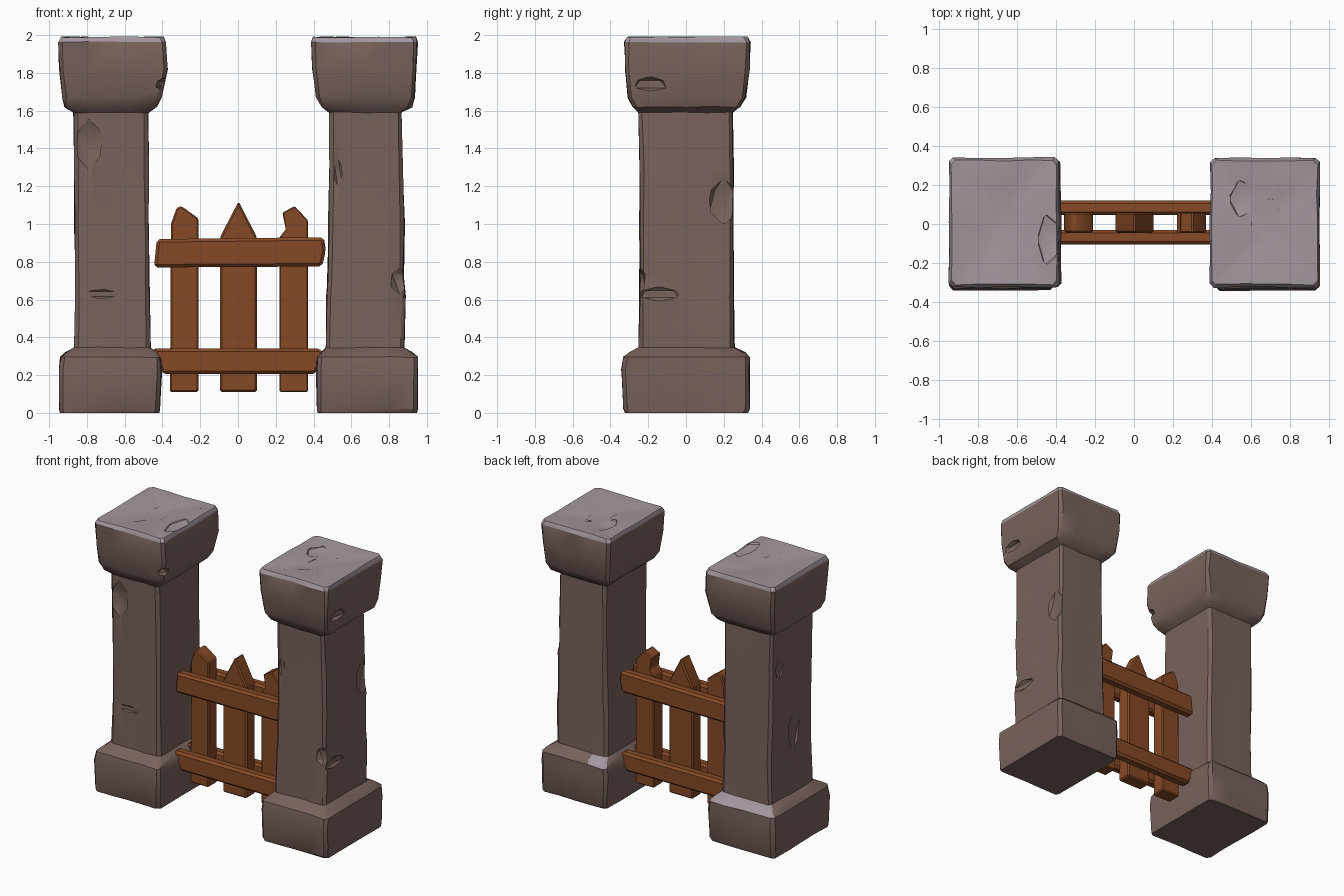
import bpy, bmesh, math, random
from mathutils import Vector

random.seed(4)


def material(name, rgb):
    m = bpy.data.materials.new(name)
    m.diffuse_color = (*rgb, 1)
    return m


STONE = material("brown_stone", (0.19, 0.122, 0.108))
PALE = material("pale_stone", (0.36, 0.305, 0.34))
WOOD = material("orange_wood", (0.24, 0.068, 0.018))


def make_object(name, bm, mats):
    bmesh.ops.recalc_face_normals(bm, faces=bm.faces[:])
    me = bpy.data.meshes.new(name)
    bm.to_mesh(me)
    bm.free()
    ob = bpy.data.objects.new(name, me)
    bpy.context.collection.objects.link(ob)
    for m in mats:
        me.materials.append(m)
    return ob


def activate(ob):
    bpy.ops.object.select_all(action='DESELECT')
    ob.select_set(True)
    bpy.context.view_layer.objects.active = ob


def smooth(ob, angle):
    activate(ob)
    bpy.ops.object.shade_smooth_by_angle(angle=math.radians(angle))


def ring(bm, z, x0, x1, y0, y1, c=0.02, n=4, jit=0.004, zjit=0.003):
    """Rectangle outline with small chamfered corners and slight wear."""
    corners = [((x0, y0), (1, 0), x1 - x0), ((x1, y0), (0, 1), y1 - y0),
               ((x1, y1), (-1, 0), x1 - x0), ((x0, y1), (0, -1), y1 - y0)]
    verts = []
    for (px, py), (dx, dy), length in corners:
        for i in range(n + 1):
            t = c + (length - 2 * c) * i / n
            verts.append(bm.verts.new((px + dx * t + random.uniform(-jit, jit),
                                       py + dy * t + random.uniform(-jit, jit),
                                       max(0, z + random.uniform(-zjit, zjit)))))
    return verts


def loft(bm, rings):
    for a, b in zip(rings, rings[1:]):
        for i in range(len(a)):
            j = (i + 1) % len(a)
            bm.faces.new((a[i], a[j], b[j], b[i]))
    bm.faces.new(rings[0])
    bm.faces.new(rings[-1])


def chip(ob, pos, size):
    """Knock a faceted dent out of the stone."""
    bm = bmesh.new()
    bmesh.ops.create_icosphere(bm, subdivisions=1, radius=1)
    for v in bm.verts:
        v.co = Vector([p + s * k for p, s, k in zip(pos, size, v.co)])
    cutter = make_object("chip_cutter", bm, [])
    cutter.hide_render = True
    activate(ob)
    mod = ob.modifiers.new("chip", 'BOOLEAN')
    mod.operation = 'DIFFERENCE'
    mod.solver = 'EXACT'
    mod.object = cutter
    bpy.ops.object.modifier_apply(modifier=mod.name)
    bpy.data.objects.remove(cutter)


def pillar(name, rows, chips, pale_limit):
    bm = bmesh.new()
    rings = [ring(bm, *r, zjit=0 if r[0] == 0 else 0.003) for r in rows]
    # worn, slightly sunken top
    z, x0, x1, y0, y1 = rows[-1]
    for inset, zz in ((0.1, z - 0.004), (0.2, z - 0.015)):
        rings.append(ring(bm, zz, x0 + inset, x1 - inset, y0 + inset,
                          y1 - inset, zjit=0.007))
    loft(bm, rings)
    ob = make_object(name, bm, [STONE, PALE])
    for pos, size in chips:
        chip(ob, pos, size)
    # pale top of the cap, and pale strip on the rear ledge of the base
    for p in ob.data.polygons:
        c = p.center
        top = c.z > 1.968 or (c.z > 1.93 and p.normal.z > 0.4)
        ledge = 0.3 < c.z < 0.36 and c.y > 0.26 and p.normal.z > 0.6
        p.material_index = 1 if top or (ledge and c.x < pale_limit) else 0
    smooth(ob, 32)


# left pillar: base, shaft and flared cap as rows of z, x0, x1, y0, y1
pillar("left_pillar", [
    (0, -0.94, -0.42, -0.32, 0.325),
    (0.02, -0.945, -0.415, -0.33, 0.335),
    (0.23, -0.945, -0.405, -0.34, 0.335),
    (0.295, -0.94, -0.41, -0.33, 0.335),
    (0.32, -0.91, -0.43, -0.30, 0.315),
    (0.345, -0.865, -0.465, -0.25, 0.255),
    (0.65, -0.86, -0.47, -0.245, 0.25),
    (1.0, -0.865, -0.475, -0.245, 0.25),
    (1.3, -0.865, -0.475, -0.245, 0.25),
    (1.59, -0.87, -0.475, -0.25, 0.245),
    (1.62, -0.915, -0.43, -0.28, 0.285),
    (1.67, -0.93, -0.405, -0.305, 0.315),
    (1.82, -0.945, -0.375, -0.32, 0.335),
    (1.963, -0.95, -0.385, -0.325, 0.34),
    (1.99, -0.935, -0.395, -0.31, 0.325),
], [
    ((-0.79, -0.25, 1.42), (0.08, 0.035, 0.14)),
    ((-0.72, -0.25, 0.63), (0.10, 0.018, 0.03)),
    ((-0.39, -0.31, 1.74), (0.05, 0.07, 0.035)),
    ((-0.87, -0.02, 0.78), (0.035, 0.07, 0.15)),
    ((-0.87, 0.15, 1.30), (0.025, 0.05, 0.08)),
    ((-0.44, -0.08, 1.995), (0.06, 0.15, 0.03)),
], 0)

# right pillar, shaft swelling above its base
pillar("right_pillar", [
    (0, 0.425, 0.945, -0.32, 0.325),
    (0.02, 0.42, 0.95, -0.33, 0.335),
    (0.23, 0.415, 0.95, -0.34, 0.335),
    (0.295, 0.42, 0.95, -0.33, 0.335),
    (0.32, 0.44, 0.92, -0.30, 0.315),
    (0.345, 0.465, 0.88, -0.25, 0.255),
    (0.62, 0.47, 0.885, -0.245, 0.25),
    (0.72, 0.475, 0.875, -0.245, 0.25),
    (1.0, 0.48, 0.88, -0.245, 0.25),
    (1.3, 0.485, 0.87, -0.245, 0.25),
    (1.59, 0.485, 0.865, -0.25, 0.245),
    (1.62, 0.445, 0.92, -0.28, 0.285),
    (1.67, 0.415, 0.935, -0.305, 0.315),
    (1.82, 0.395, 0.945, -0.32, 0.335),
    (1.963, 0.39, 0.95, -0.325, 0.34),
    (1.99, 0.40, 0.94, -0.31, 0.325),
], [
    ((0.95, -0.19, 1.74), (0.045, 0.10, 0.045)),
    ((0.875, 0.20, 1.12), (0.03, 0.09, 0.13)),
    ((0.885, -0.14, 0.63), (0.025, 0.12, 0.04)),
    ((0.86, -0.25, 0.70), (0.06, 0.04, 0.08)),
    ((0.53, -0.25, 1.27), (0.025, 0.018, 0.08)),
    ((0.56, 0.13, 1.995), (0.08, 0.11, 0.035)),
], 0.62)


def board(name, outline, y0, y1, bevel):
    """Front-view outline extruded through y with worn edges."""
    bm = bmesh.new()
    a = [bm.verts.new((x, y0, z)) for x, z in outline]
    b = [bm.verts.new((x, y1, z)) for x, z in outline]
    loft(bm, [a, b])
    bmesh.ops.bevel(bm, geom=bm.edges[:], offset=bevel, segments=1, affect='EDGES')
    smooth(make_object(name, bm, [WOOD]), 30)


# upright pickets with hewn points
board("left_picket", [(-0.36, 0.11), (-0.21, 0.11), (-0.21, 1.03), (-0.30, 1.095),
                      (-0.325, 1.085), (-0.355, 1.0)], -0.045, 0.06, 0.008)
board("middle_picket", [(-0.095, 0.11), (0.10, 0.11), (0.10, 0.93), (0.003, 1.12),
                        (-0.095, 0.93)], -0.045, 0.06, 0.01)
board("right_picket", [(0.22, 0.11), (0.37, 0.11), (0.37, 1.02), (0.30, 1.095),
                       (0.235, 1.06), (0.26, 0.97), (0.22, 0.93)], -0.045, 0.06, 0.006)

# horizontal rails on both faces of the gate
for side, y0, y1 in (("front", -0.105, -0.03), ("back", 0.045, 0.12)):
    board(side + "_upper_rail", [(-0.445, 0.77), (0.445, 0.775), (0.465, 0.86),
                                 (0.455, 0.93), (-0.43, 0.92)], y0, y1, 0.016)
    board(side + "_lower_rail", [(-0.40, 0.205), (0.41, 0.205), (0.46, 0.30),
                                 (0.44, 0.34), (-0.455, 0.34), (-0.45, 0.31)], y0, y1, 0.016)
